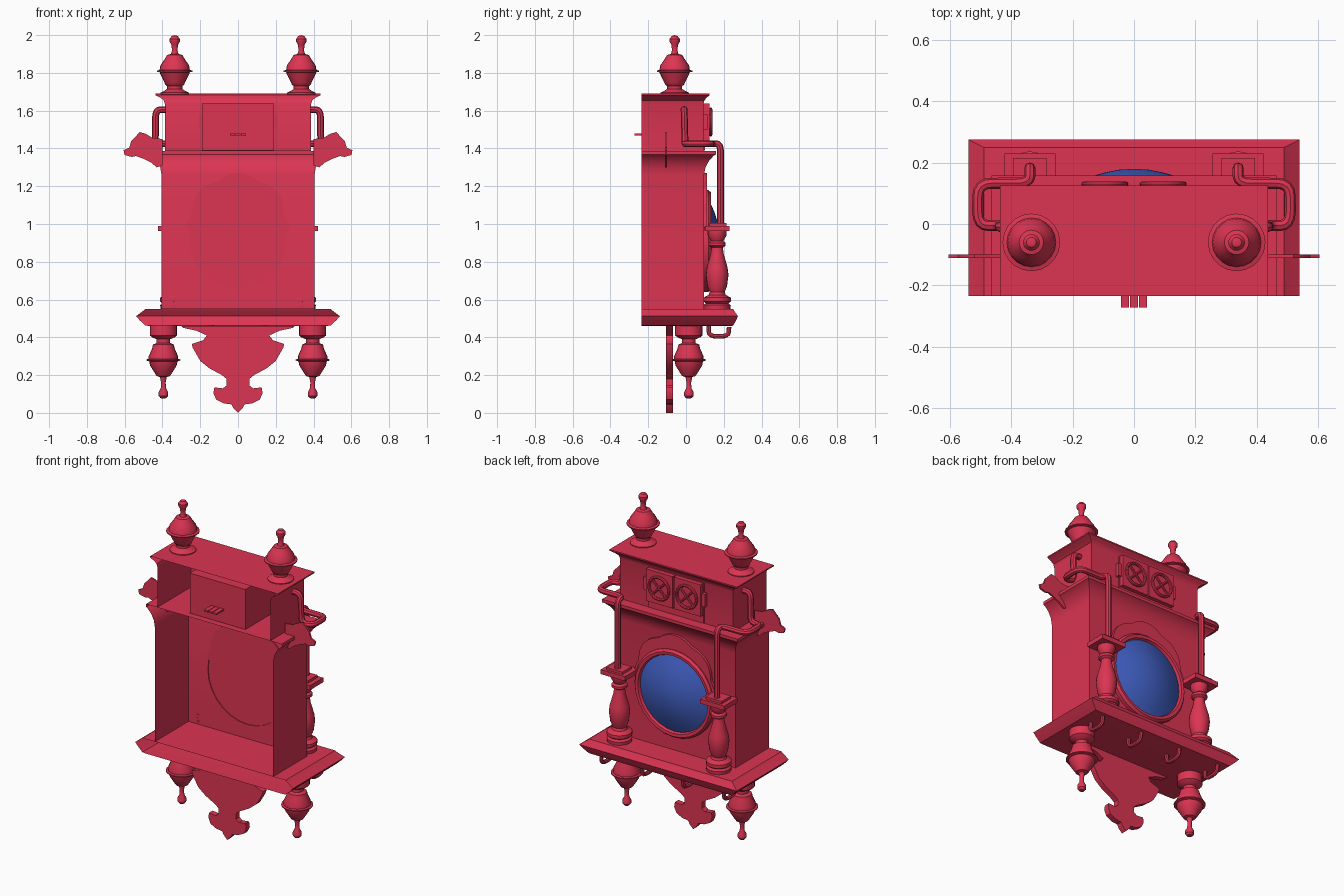
import bpy, bmesh, math
from mathutils import Vector

if "Cube" in bpy.data.objects:
    bpy.data.objects.remove(bpy.data.objects["Cube"])

BACK = -0.235
RED = bpy.data.materials.new("red_paint")
RED.diffuse_color = (0.72, 0.035, 0.085, 1)
RED.use_nodes = True
RED.node_tree.nodes["Principled BSDF"].inputs["Base Color"].default_value = RED.diffuse_color
BLUE = bpy.data.materials.new("blue_glass")
BLUE.diffuse_color = (0.05, 0.11, 0.52, 1)
BLUE.use_nodes = True
BLUE.node_tree.nodes["Principled BSDF"].inputs["Base Color"].default_value = BLUE.diffuse_color


def add(name, bm, mat=RED, fix=True):
    if fix:
        bmesh.ops.recalc_face_normals(bm, faces=bm.faces)
    me = bpy.data.meshes.new(name)
    bm.to_mesh(me)
    bm.free()
    me.materials.append(mat)
    ob = bpy.data.objects.new(name, me)
    bpy.context.collection.objects.link(ob)
    return ob


def shell(name, sections, caps):
    """Moulding run round three sides, open at the wall side; sections are (half width, y, z)."""
    bm = bmesh.new()
    rows = [[bm.verts.new(p) for p in ((-w, BACK, z), (-w, y, z), (w, y, z), (w, BACK, z))]
            for w, y, z in sections]
    for a, b in zip(rows, rows[1:]):
        for j in range(3):
            bm.faces.new((a[j], b[j], b[j + 1], a[j + 1]))
    for i, up in caps:
        r = rows[i]
        bm.faces.new(r[::-1] if up else r)
    return add(name, bm, fix=False)


def box(name, lo, hi):
    bm = bmesh.new()
    bmesh.ops.create_cube(bm, size=1)
    for v in bm.verts:
        v.co = [(l + h) / 2 + c * (h - l) for c, l, h in zip(v.co, lo, hi)]
    return add(name, bm)


def lathe(name, x, y, profile, n=20):
    """Turned part about a vertical axis; profile is (radius, z)."""
    bm = bmesh.new()
    vs = [bm.verts.new((x + r, y, z)) for r, z in profile]
    es = [bm.edges.new(e) for e in zip(vs, vs[1:])]
    bmesh.ops.spin(bm, geom=vs + es, cent=(x, y, 0), axis=(0, 0, 1),
                   angle=math.tau, steps=n)
    bmesh.ops.remove_doubles(bm, verts=bm.verts, dist=0.0005)
    return add(name, bm)


def disc_lathe(name, z0, profile, mat=RED, n=28):
    """Turned part about the y axis; profile is (radius, y)."""
    bm = bmesh.new()
    vs = [bm.verts.new((r, y, z0)) for r, y in profile]
    es = [bm.edges.new(e) for e in zip(vs, vs[1:])]
    bmesh.ops.spin(bm, geom=vs + es, cent=(0, 0, z0), axis=(0, 1, 0),
                   angle=math.tau, steps=n)
    bmesh.ops.remove_doubles(bm, verts=bm.verts, dist=0.0005)
    return add(name, bm, mat)


def plate(name, pts, y0, y1):
    """Flat cut-out in the xz plane."""
    bm = bmesh.new()
    f = bm.faces.new([bm.verts.new((x, y0, z)) for x, z in pts])
    ext = bmesh.ops.extrude_face_region(bm, geom=[f], use_keep_orig=True)["geom"]
    for v in ext:
        if isinstance(v, bmesh.types.BMVert):
            v.co.y = y1
    return add(name, bm)


def tube(name, pts, radius, fillet=0.0, cyclic=False):
    pts = [Vector(p) for p in pts]
    path = pts
    if fillet:
        path = [pts[0]]
        for a, b, c in zip(pts, pts[1:], pts[2:]):
            p = b + (a - b).normalized() * min(fillet, (a - b).length * 0.48)
            q = b + (c - b).normalized() * min(fillet, (c - b).length * 0.48)
            path += [p.lerp(b, t).lerp(b.lerp(q, t), t) for t in (0, .25, .5, .75, 1)]
        path.append(pts[-1])
    cu = bpy.data.curves.new(name, 'CURVE')
    cu.dimensions = '3D'
    cu.bevel_depth, cu.bevel_resolution, cu.use_fill_caps = radius, 2, True
    sp = cu.splines.new('POLY')
    sp.points.add(len(path) - 1)
    for s, p in zip(sp.points, path):
        s.co = (*p, 1)
    sp.use_cyclic_u = cyclic
    cu.materials.append(RED)
    ob = bpy.data.objects.new(name, cu)
    bpy.context.collection.objects.link(ob)


# Case: lower body, middle cove, upper box and crown
shell("case", [(.405, .095, .55), (.405, .095, 1.26), (.412, .103, 1.30), (.43, .122, 1.335),
               (.455, .147, 1.362), (.465, .158, 1.368), (.465, .158, 1.387), (.387, .092, 1.387),
               (.387, .092, 1.635), (.393, .098, 1.655), (.41, .108, 1.668), (.437, .125, 1.682),
               (.437, .125, 1.69)], [(-1, True)])
shell("middle_floor", [(.464, .157, 1.38), (.464, .157, 1.386)], [(1, True)])

# Shelf
shell("shelf", [(.46, .235, .46), (.49, .25, .462), (.52, .265, .49), (.54, .275, .512),
                (.495, .252, .545), (.49, .25, .55)], [(0, False), (-1, True)])

# Hanging cut-out under the shelf
half = [(.3, .46), (.29, .45), (.22, .435), (.165, .41), (.185, .385), (.245, .365), (.24, .345),
        (.2, .275), (.15, .235), (.085, .20), (.06, .18), (.06, .145), (.08, .13), (.125, .135),
        (.13, .105), (.115, .07), (.075, .05), (.035, .045), (.025, .025)]
plate("hanging_bracket", half + [(0, 0)] + [(-x, z) for x, z in half[::-1]], -.105, -.07)

# Bell box and grilles
box("bell_box", (-.19, -.2, 1.39), (.19, .1, 1.638))
for s in (-1, 1):
    cx, cz = s * .095, 1.54
    box("bell_panel", (min(s * .004, s * .187), .09, 1.44), (max(s * .004, s * .187), .125, 1.637))
    box("panel_hinge", (s * .197 - .012, .09, 1.5), (s * .197 + .012, .115, 1.58))
    ring = [(cx + .068 * math.cos(a), .13, cz + .068 * math.sin(a))
            for a in (math.tau * i / 24 for i in range(24))]
    tube("grille_ring", ring, .009, cyclic=True)
    for a in (.785, 2.356):
        dx, dz = .066 * math.cos(a), .066 * math.sin(a)
        tube("grille_bar", [(cx - dx, .129, cz - dz), (cx + dx, .129, cz + dz)], .007)
for x in (-.03, 0, .03):
    box("rear_terminal", (x - .013, -.272, 1.468), (x + .013, -.195, 1.478))

# Round dial: scalloped crest, rim and domed glass
ZC = .91
crest = []
for i in range(96):
    t = math.tau * i / 96
    up = max(0, math.cos(t))
    r = .255 + .085 * up ** 1.5 + (.02 * abs(math.sin(4.5 * t + math.pi / 2)) if up > .2 else 0)
    crest.append((r * math.sin(t), ZC + r * math.cos(t)))
plate("dial_crest", crest, .09, .112)
disc_lathe("dial_rim", ZC, [(.27, .09), (.27, .118), (.258, .132), (.24, .13), (.232, .11)])
disc_lathe("dial_glass", ZC, [(.238, .112), (.2, .13), (.15, .152), (.1, .167), (.05, .177), (0, .18)], BLUE)

top_finial = [(0, 1.685), (.075, 1.685), (.075, 1.695), (.055, 1.705), (.04, 1.715), (.04, 1.73),
              (.05, 1.738), (.055, 1.75), (.075, 1.79), (.08, 1.803), (.094, 1.806), (.094, 1.812),
              (.08, 1.816), (.076, 1.84), (.055, 1.87), (.04, 1.895), (.02, 1.9), (.014, 1.92),
              (.018, 1.95), (.027, 1.965), (.027, 1.98), (.016, 1.995), (0, 2)]
low_finial = [(0, .465), (.072, .465), (.072, .41), (.06, .4), (.036, .39), (.036, .37), (.055, .362),
              (.06, .34), (.078, .3), (.078, .286), (.09, .283), (.09, .277), (.075, .273), (.07, .25),
              (.045, .21), (.035, .195), (.018, .19), (.012, .16), (.014, .13), (.025, .11),
              (.025, .09), (.015, .078), (0, .075)]
column = [(0, .55), (.07, .55), (.072, .57), (.06, .58), (.072, .59), (.072, .61), (.045, .625),
          (.04, .64), (.052, .67), (.06, .73), (.055, .77), (.035, .84), (.03, .875), (.045, .885),
          (.045, .9), (.033, .91), (.05, .94), (.05, .965), (0, .965)]
horn = [(.4, 1.31), (.43, 1.3), (.46, 1.325), (.5, 1.345), (.54, 1.36), (.562, 1.355), (.6, 1.365),
        (.606, 1.39), (.575, 1.405), (.565, 1.44), (.545, 1.46), (.52, 1.487), (.49, 1.478),
        (.45, 1.455), (.4, 1.45)]

for s in (-1, 1):
    # Turned finials above and below
    lathe("top_finial", s * .335, -.06, top_finial)
    lathe("lower_finial", s * .395, .015, low_finial)
    # Columns carrying the pipes
    lathe("column", s * .34, .165, column)
    box("column_cap", (s * .34 - .083, .1, .962), (s * .34 + .083, .23, .99))
    box("column_cap_top", (s * .34 - .055, .125, .99), (s * .34 + .055, .215, 1.005))
    # Pipe from the column round to the side of the upper box
    tube("pipe", [(s * x, y, z) for x, y, z in (
        (.34, .183, 1.0), (.34, .183, 1.425), (.34, .133, 1.425), (.51, .133, 1.425),
        (.51, -.005, 1.425), (.437, -.005, 1.425), (.437, -.01, 1.605), (.38, -.01, 1.605))], .018, .045)
    # Flat side ornaments
    plate("side_horn", [(s * x, z) for x, z in horn], -.111, -.1)

# Hooks under the shelf
for x in (-.42, -.14, .14, .42):
    tube("hook", [(x, .12, .465), (x, .12, .405), (x, .225, .405), (x, .228, .455)], .012, .045)

# Turn curves to meshes and smooth, keeping edges sharp
bpy.ops.object.select_all(action='DESELECT')
for ob in bpy.context.scene.objects:
    if ob.type == 'CURVE':
        ob.select_set(True)
        bpy.context.view_layer.objects.active = ob
bpy.ops.object.convert(target='MESH')
bpy.ops.object.select_all(action='SELECT')
bpy.ops.object.shade_smooth_by_angle(angle=math.radians(35))
